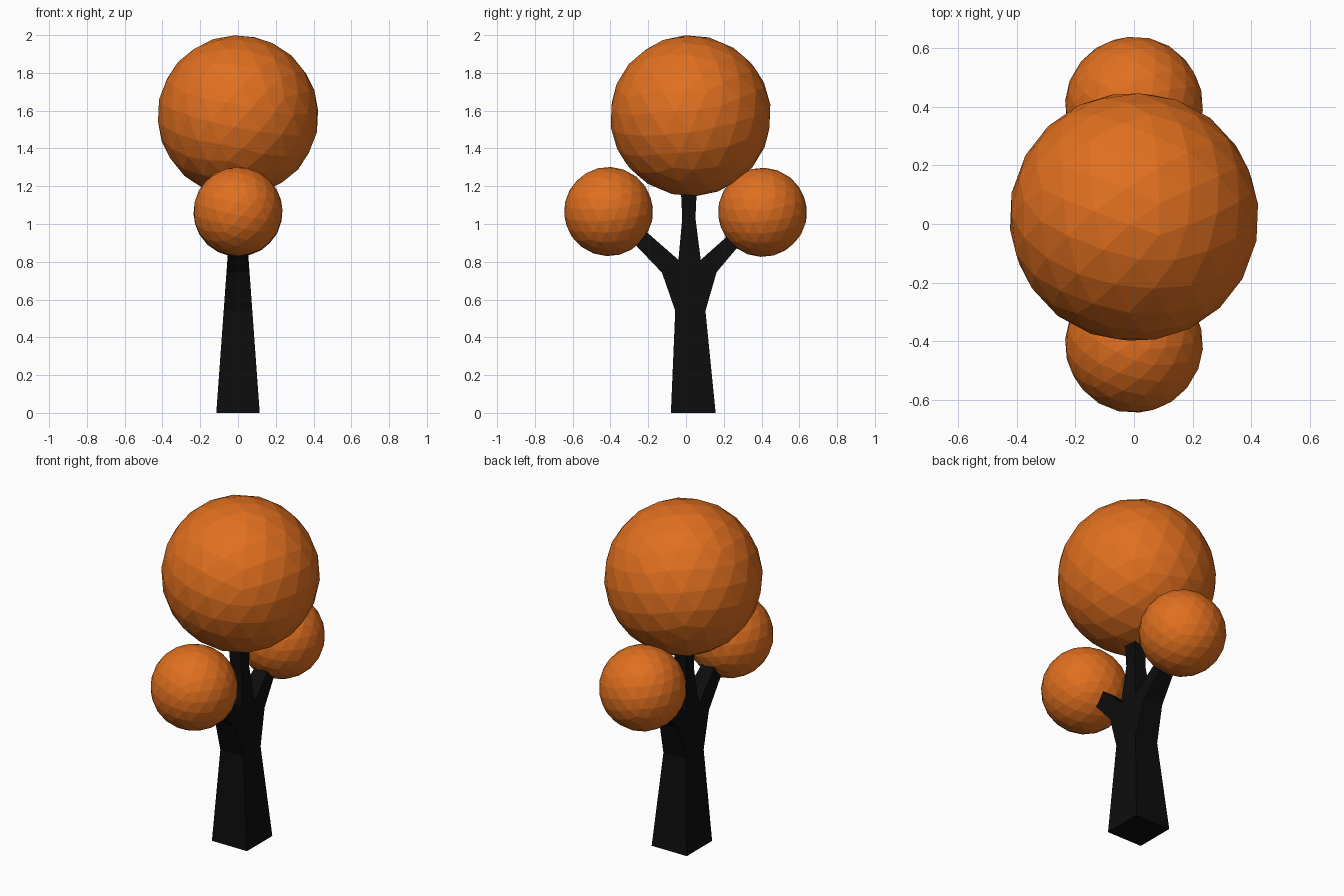
import bpy, bmesh

if "Cube" in bpy.data.objects:
    bpy.data.objects.remove(bpy.data.objects["Cube"])


def material(name, rgb):
    m = bpy.data.materials.new(name)
    m.diffuse_color = (*rgb, 1)
    m.use_nodes = True
    m.node_tree.nodes["Principled BSDF"].inputs["Base Color"].default_value = m.diffuse_color
    return m


bark = material("bark", (0.004, 0.004, 0.004))
leaf = material("orange_leaves", (0.75, 0.16, 0.014))


# Foliage balls: flat-shaded icospheres
def foliage(name, y, z, radius, turn):
    bpy.ops.mesh.primitive_ico_sphere_add(subdivisions=3, radius=radius,
                                          location=(0, y, z), rotation=turn)
    ob = bpy.context.object
    ob.name = name
    ob.data.materials.append(leaf)


foliage("crown_foliage", 0.024, 1.573, 0.427, (0.2, 0.15, 0.3))
foliage("front_foliage", -0.41, 1.066, 0.236, (0.1, 0.2, 0.1))
foliage("back_foliage", 0.405, 1.062, 0.236, (0.1, 0.2, 0.1))

# Trunk: four-sided rings, each given by two side-view points and a half width in x
bm = bmesh.new()


def ring(a, b, half_a, half_b):
    return [bm.verts.new(v) for v in (
        (-half_a, *a), (half_a, *a), (half_b, *b), (-half_b, *b))]


def bridge(r, s):
    for i in range(4):
        j = (i + 1) % 4
        bm.faces.new((r[i], r[j], s[j], s[i]))


def corner_pair(y, z):
    h = 0.115 - 0.0725 * z
    return [bm.verts.new((-h, y, z)), bm.verts.new((h, y, z))]


def as_ring(p, q):
    return [p[0], p[1], q[1], q[0]]


# Fork outline, walked round in the side view
fork = [corner_pair(*p) for p in ((-0.057, 0.54), (0.103, 0.54), (0.162, 0.745),
                                  (0.078, 0.81), (-0.04, 0.81), (-0.127, 0.742))]
for side in (0, 1):
    bm.faces.new([p[side] for p in fork])
for i in (1, 5):
    p, q = fork[i], fork[(i + 1) % 6]
    bm.faces.new((p[0], p[1], q[1], q[0]))

# Lower trunk
base = ring((-0.08, 0), (0.157, 0), 0.115, 0.115)
bridge(base, as_ring(fork[0], fork[1]))
bm.faces.new(base)

# Back branch, middle stem and front branch run on into the foliage
limbs = [
    (2, 3, [((0.33, 0.945), (0.28, 0.99), 0.035)]),
    (3, 4, [((0.05, 1.03), (-0.02, 1.03), 0.037),
            ((0.06, 1.25), (-0.03, 1.25), 0.043)]),
    (4, 5, [((-0.28, 1.02), (-0.33, 0.955), 0.035)]),
]
for i, j, steps in limbs:
    last = as_ring(fork[i], fork[j])
    for a, b, h in steps:
        nxt = ring(a, b, h, h)
        bridge(last, nxt)
        last = nxt
    bm.faces.new(last)

bmesh.ops.recalc_face_normals(bm, faces=bm.faces[:])
mesh = bpy.data.meshes.new("trunk")
bm.to_mesh(mesh)
bm.free()
mesh.materials.append(bark)
bpy.context.collection.objects.link(bpy.data.objects.new("trunk", mesh))
